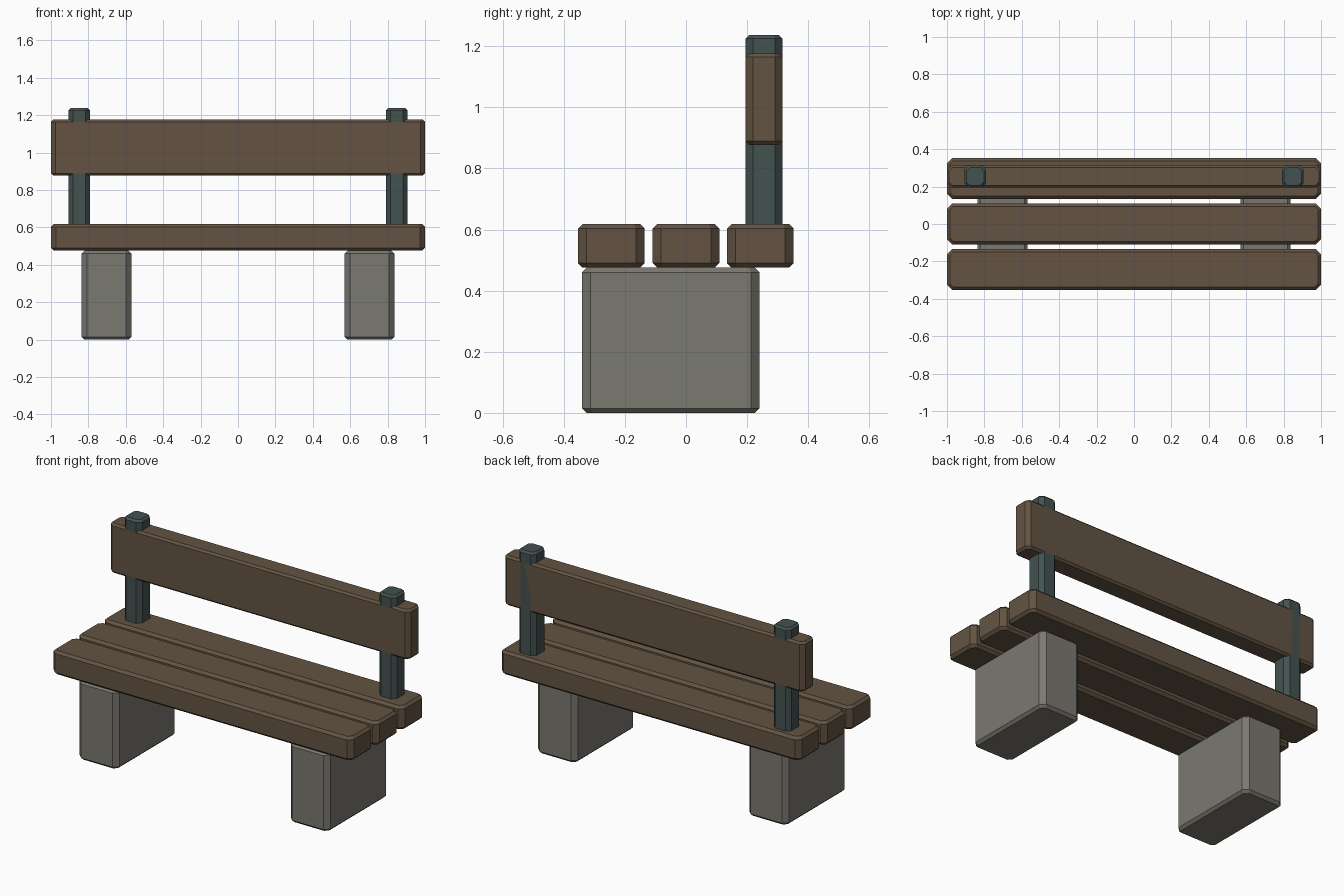
import bpy, bmesh
from mathutils import Vector

if "Cube" in bpy.data.objects:
    bpy.data.objects.remove(bpy.data.objects["Cube"])


def material(name, rgb):
    m = bpy.data.materials.new(name)
    m.diffuse_color = (*rgb, 1)
    m.use_nodes = True
    m.node_tree.nodes["Principled BSDF"].inputs["Base Color"].default_value = m.diffuse_color
    return m


wood = material("wood", (0.125, 0.088, 0.056))
metal = material("painted_metal", (0.056, 0.084, 0.081))
concrete = material("concrete", (0.195, 0.188, 0.162))


def block(name, lo, hi, mat, corner=0.028, rim=0.015):
    """Box with wide chamfers on upright edges and narrow ones round top and bottom."""
    lo, hi = Vector(lo), Vector(hi)
    bm = bmesh.new()
    bmesh.ops.create_cube(bm, size=1)
    for v in bm.verts:
        v.co = (lo + hi) / 2 + v.co * (hi - lo)
    upright = [e for e in bm.edges
               if abs(e.verts[0].co.z - e.verts[1].co.z) > 1e-4]
    bmesh.ops.bevel(bm, geom=upright, offset=corner, segments=1, affect='EDGES')
    bm.normal_update()
    rims = {e for f in bm.faces if abs(f.normal.z) > 0.9 for e in f.edges}
    bmesh.ops.bevel(bm, geom=list(rims), offset=rim, segments=1, affect='EDGES')
    mesh = bpy.data.meshes.new(name)
    bm.to_mesh(mesh)
    bm.free()
    mesh.materials.append(mat)
    obj = bpy.data.objects.new(name, mesh)
    bpy.context.collection.objects.link(obj)
    return obj


# Three seat planks
for label, y in (("front", -0.244), ("middle", 0), ("back", 0.243)):
    block(f"seat_plank_{label}", (-1, y - 0.109, 0.475), (1, y + 0.109, 0.618), wood)

# Backrest plank, flush with the posts
block("backrest_plank", (-1, 0.195, 0.877), (1, 0.315, 1.176), wood,
      corner=0.024, rim=0.012)

# Concrete legs and backrest posts on both sides
for side, s in (("left", -1), ("right", 1)):
    x = s * 0.703
    block(f"{side}_leg", (x - 0.133, -0.34, 0), (x + 0.133, 0.24, 0.475), concrete)
    x = s * 0.849
    block(f"{side}_backrest_post", (x - 0.058, 0.195, 0.55), (x + 0.058, 0.315, 1.237),
          metal, corner=0.024, rim=0.012)
